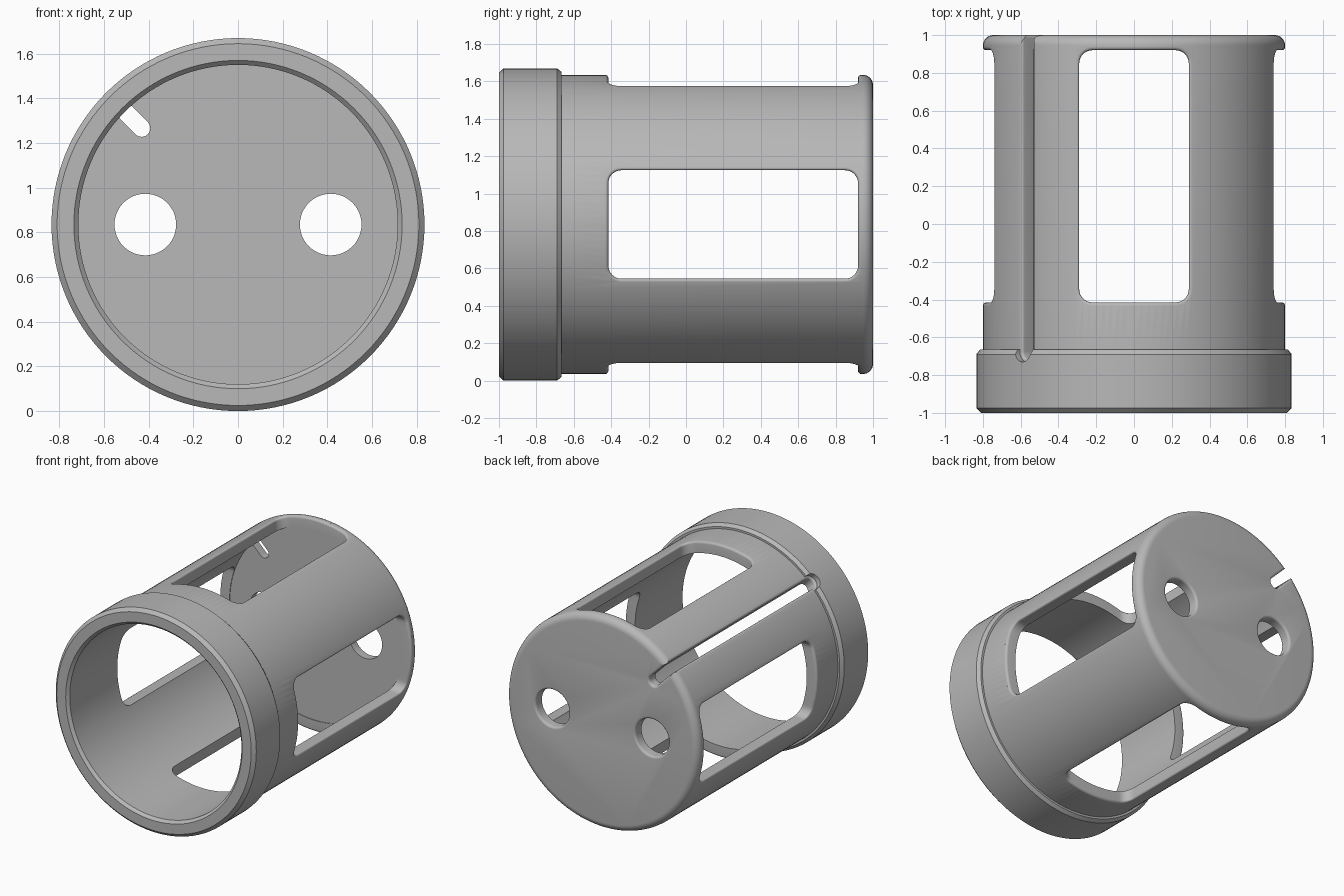
import bpy, bmesh
from math import sin, cos, pi, sqrt, radians
from mathutils import Vector, Matrix

cube = bpy.data.objects.get("Cube")
if cube:
    bpy.data.objects.remove(cube)

CENTRE = Vector((0, 0, 0.835))
BODY_R, BORE_R = 0.80, 0.715
FILLET = 0.018

grey = bpy.data.materials.new("plain_grey")
grey.use_nodes = True
grey.diffuse_color = (0.48, 0.48, 0.48, 1)
grey.node_tree.nodes["Principled BSDF"].inputs["Base Color"].default_value = grey.diffuse_color


def loft(name, rings, turn=0):
    """Skin a stack of equal rings, cap both ends, turn about the long axis."""
    bm = bmesh.new()
    rot = Matrix.Rotation(turn, 3, "Y")
    rows = [[bm.verts.new(rot @ Vector(p) + CENTRE) for p in ring] for ring in rings]
    n = len(rows[0])
    for a, b in zip(rows, rows[1:]):
        for i in range(n):
            j = (i + 1) % n
            bm.faces.new((a[i], a[j], b[j], b[i]))
    bm.faces.new(rows[0])
    bm.faces.new(rows[-1])
    bmesh.ops.recalc_face_normals(bm, faces=bm.faces)
    mesh = bpy.data.meshes.new(name)
    bm.to_mesh(mesh)
    bm.free()
    mesh.materials.append(grey)
    obj = bpy.data.objects.new(name, mesh)
    bpy.context.collection.objects.link(obj)
    return obj


def circle(r, y, cx=0, n=128):
    return [(cx + r * cos(2 * pi * i / n), y, r * sin(2 * pi * i / n)) for i in range(n)]


def fillet_steps(steps=5):
    """Pairs of (outward offset, depth below the surface) for a rounded rim."""
    for k in range(steps + 1):
        a = pi / 2 * k / steps
        yield FILLET * (1 - cos(a)), FILLET * (1 - sin(a))


def rounded_rect(hw, y0, y1, r, off):
    """Rounded rectangle in (across, along), with its short ends subdivided."""
    hw, y0, y1, r = hw + off, y0 - off, y1 + off, r + off
    pts = []
    corners = ((hw - r, y1 - r, 0), (r - hw, y1 - r, 1), (r - hw, y0 + r, 2), (hw - r, y0 + r, 3))
    for cx, cy, q in corners:
        for k in range(9):
            a = pi / 2 * (q + k / 8)
            pts.append((cx + r * cos(a), cy + r * sin(a)))
        if q in (0, 2):
            x, y = pts[-1]
            pts += [(x * (1 - k / 6), y) for k in range(1, 12)]
    return pts


def wall_cutter(name, hw, y0, y1, r, floor, turn):
    """Cutter through the tube wall that leaves a rounded outer rim."""
    base = rounded_rect(hw, y0, y1, r, 0)
    rings = [[(x, y, floor) for x, y in base]]
    for off, depth in fillet_steps():
        rings.append([(x, y, sqrt((BODY_R - depth) ** 2 - x * x))
                      for x, y in rounded_rect(hw, y0, y1, r, off)])
    rings.append([(x, y, 1.0) for x, y in rounded_rect(hw, y0, y1, r, FILLET)])
    return loft(name, rings, turn)


def plate_cutter(name, outline, turn=0):
    """Cutter through the back plate; outline(offset, y) gives each ring."""
    rings = [outline(0, 0.85)]
    rings += [outline(off, 1 - depth) for off, depth in fillet_steps()]
    rings.append(outline(FILLET, 1.1))
    return loft(name, rings, turn)


def stadium(off, y, hw=0.0385, inner=0.61, outer=1.0):
    r = hw + off
    arc = [pi * k / 16 for k in range(17)]
    return ([(r * cos(a), y, outer + r * sin(a)) for a in arc]
            + [(-r * cos(a), y, inner - r * sin(a)) for a in arc])


# Cup: closed back with a rounded edge, thicker chamfered front collar, open bore
edge = 0.055
profile = [(BODY_R - edge + edge * sin(pi / 2 * k / 8), 1 - edge + edge * cos(pi / 2 * k / 8))
           for k in range(9)]
profile += [(BODY_R, -0.665), (0.815, -0.665), (0.835, -0.69), (0.835, -0.975), (0.81, -1),
            (0.735, -1), (BORE_R, -0.98), (BORE_R, 0.925)]
cup = loft("slotted_cup", [circle(r, y) for r, y in profile])

# Four windows round the wall
cutters = [wall_cutter("window_cutter", 0.29, -0.415, 0.92, 0.07, 0.4, i * pi / 2)
           for i in range(4)]

# Long key slot through the wall, running into the back plate
slot_turn = radians(-45)
cutters.append(wall_cutter("slot_cutter", 0.039, -0.712, 1.2, 0.0385, 0.66, slot_turn))
cutters.append(plate_cutter("slot_end_cutter", stadium, slot_turn))

# Two round holes in the back plate
for side in (-1, 1):
    cutters.append(plate_cutter(
        "hole_cutter", lambda off, y: circle(0.138 + off, y, side * 0.415, 48)))

# Cut everything, then drop the helpers
bpy.ops.object.select_all(action="DESELECT")
cup.select_set(True)
bpy.context.view_layer.objects.active = cup
for cutter in cutters:
    cutter.hide_render = True
    mod = cup.modifiers.new("cut", "BOOLEAN")
    mod.operation = "DIFFERENCE"
    mod.solver = "EXACT"
    mod.object = cutter
    bpy.ops.object.modifier_apply(modifier=mod.name)
    bpy.data.objects.remove(cutter)

bpy.ops.object.shade_smooth_by_angle(angle=radians(30))
